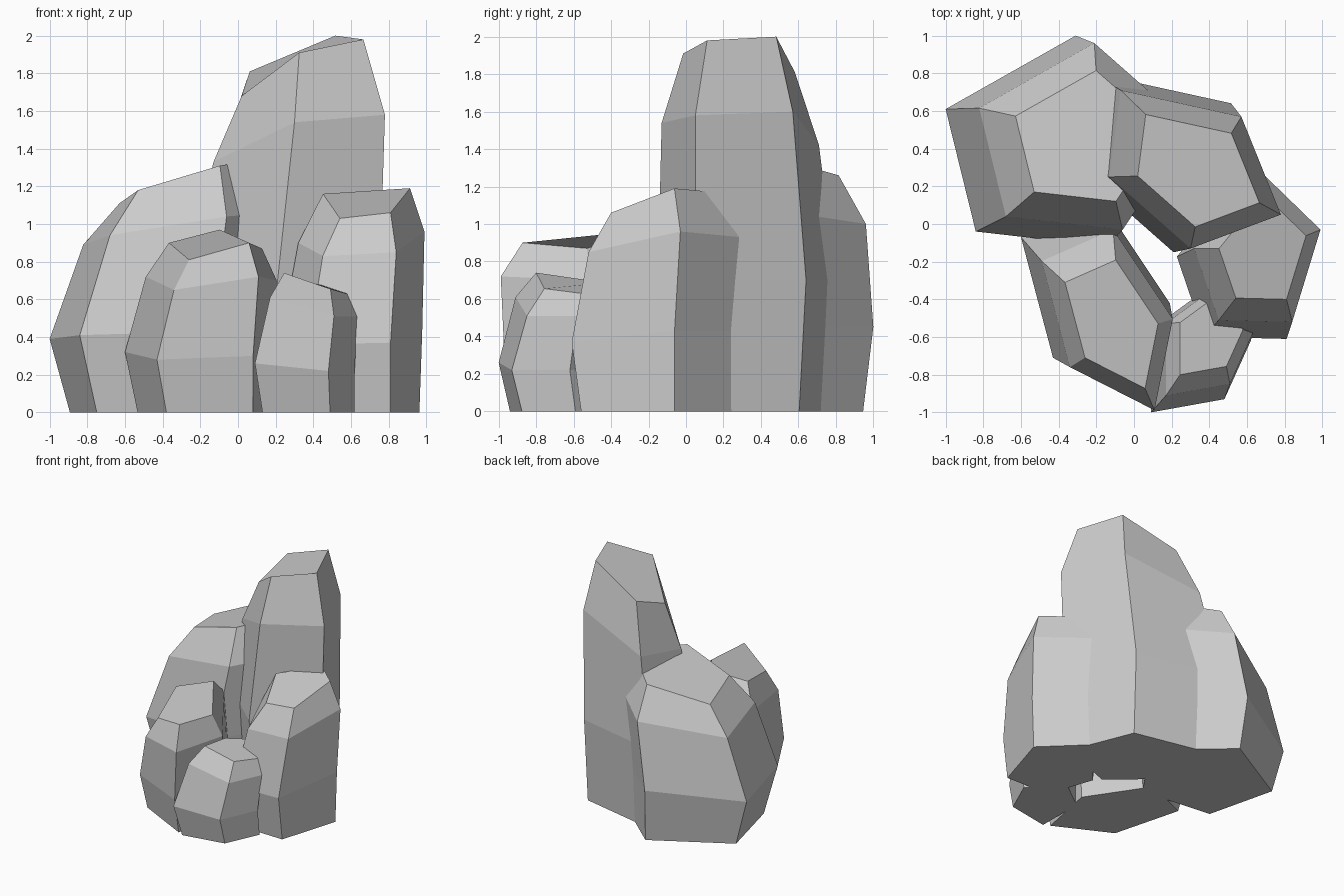
import bpy, bmesh


def rock(name, outline, rings):
    """Loft a five-sided outline through scaled rings.
    Each ring is (scale, x, y, heights); x, y place the first corner and
    heights holds one value (level ring) or one per corner."""
    bm = bmesh.new()
    loops = []
    for s, x, y, heights in rings:
        if len(heights) == 1:
            heights = heights * len(outline)
        loops.append([bm.verts.new((x + s * px, y + s * py, h))
                      for (px, py), h in zip(outline, heights)])
    n = len(outline)
    for lo, hi in zip(loops, loops[1:]):
        for i in range(n):
            j = (i + 1) % n
            bm.faces.new((lo[i], lo[j], hi[j], hi[i]))
    bm.faces.new(loops[0][::-1])
    bm.faces.new(loops[-1])
    bmesh.ops.recalc_face_normals(bm, faces=bm.faces)
    mesh = bpy.data.meshes.new(name)
    bm.to_mesh(mesh)
    bm.free()
    bpy.context.collection.objects.link(bpy.data.objects.new(name, mesh))


# Broad boulder at the back left
rock("broad_rock",
     [(0, 0), (.70, -.08), (1.11, .53), (.53, 1.04), (-.16, .65)],
     [(.89, -.75, .02, [0]),
      (1, -.84, -.04, [.41, .43, .46, .45, .39]),
      (.885, -.68, .04, [.94, 1.04, 1.07, 1.0, .89]),
      (.62, -.53, .17, [1.18, 1.31, 1.35, 1.26, 1.11])])

# Tall column at the back
rock("tall_rock",
     [(0, 0), (.48, .18), (.27, .70), (-.37, .84), (-.43, .38)],
     [(1.02, .23, -.11, [0]),
      (1.13, .21, -.15, [.7]),
      (1, .30, -.13, [1.54, 1.58, 1.60, 1.42, 1.33]),
      (.71, .325, -.015, [1.91, 1.98, 2.0, 1.81, 1.68])])

# Medium column on the right
rock("right_rock",
     [(0, 0), (.15, .49), (-.18, .81), (-.52, .39), (-.39, .01)],
     [(1.02, .81, -.56, [0]),
      (1.12, .81, -.61, [.37, .43, .43, .40, .36]),
      (1, .84, -.52, [.85, .96, .93, .90, .83]),
      (.69, .81, -.40, [1.06, 1.19, 1.17, 1.16, 1.03])])

# Medium boulder at the front left
rock("front_left_rock",
     [(0, 0), (.51, -.26), (.62, .29), (.26, .83), (-.17, .64)],
     [(.9, -.38, -.68, [0]),
      (1, -.43, -.71, [.28, .30, .31, .34, .32]),
      (.88, -.34, -.76, [.65, .72, .70, .82, .72]),
      (.625, -.26, -.71, [.81, .90, .87, .97, .90])])

# Small boulder at the front
rock("small_front_rock",
     [(0, 0), (.39, .07), (.53, .38), (.26, .63), (0, .44)],
     [(.92, .13, -.94, [0]),
      (1, .09, -1.0, [.26, .22, .22, .25, .26]),
      (.87, .17, -.91, [.61, .51, .51, .56, .58]),
      (.63, .245, -.80, [.74, .655, .63, .69, .70])])
